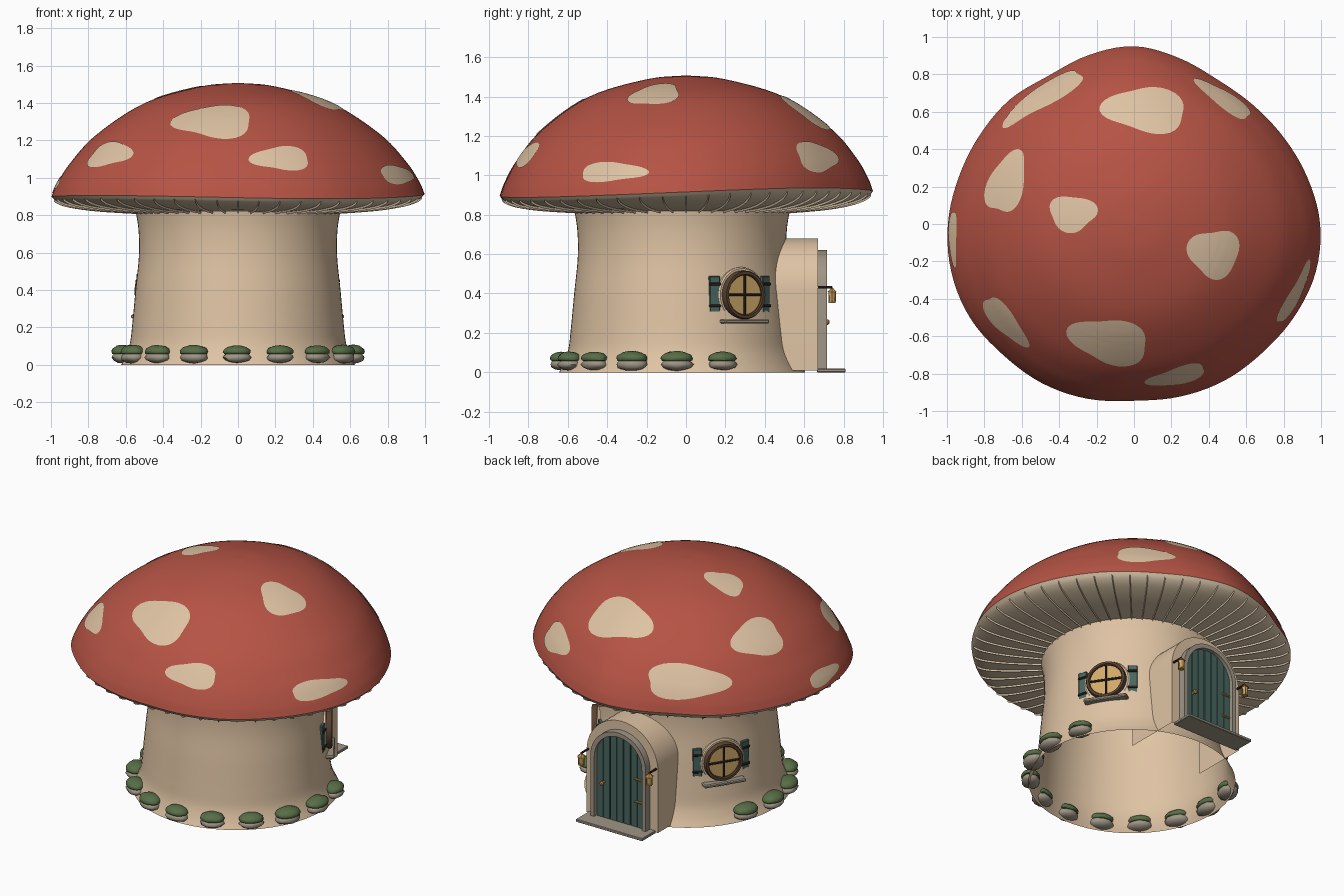
import bpy, bmesh, random
from math import sin, cos, pi, radians, hypot, atan2, sqrt
from mathutils import Matrix, Vector
from mathutils.bvhtree import BVHTree

random.seed(4)
if "Cube" in bpy.data.objects:
    bpy.data.objects.remove(bpy.data.objects["Cube"])


def material(name, hexa):
    m = bpy.data.materials.new(name)
    m.use_nodes = True
    col = [(int(hexa[i:i + 2], 16) / 255) ** 2.2 for i in (0, 2, 4)] + [1]
    m.diffuse_color = col
    m.node_tree.nodes["Principled BSDF"].inputs["Base Color"].default_value = col
    return m


RED = material("cap red", "B45446")
CREAM = material("cream", "DEC2A2")
GILL = material("gill beige", "D4C0A4")
STONE = material("stone", "9E9484")
MOSS = material("moss green", "586E48")
TEAL = material("teal paint", "4A665F")
IRON = material("dark iron", "382E28")
WOOD = material("dark wood", "5A4434")
GLASS = material("amber glass", "CFA868")
BRASS = material("brass", "B88C4C")


def finish(name, bm, mat, M=Matrix(), angle=35):
    bmesh.ops.remove_doubles(bm, verts=bm.verts, dist=1e-5)
    bmesh.ops.recalc_face_normals(bm, faces=bm.faces)
    bm.transform(M)
    me = bpy.data.meshes.new(name)
    bm.to_mesh(me)
    bm.free()
    me.materials.append(mat)
    ob = bpy.data.objects.new(name, me)
    bpy.context.collection.objects.link(ob)
    if angle:
        bpy.ops.object.select_all(action="DESELECT")
        ob.select_set(True)
        bpy.context.view_layer.objects.active = ob
        bpy.ops.object.shade_smooth_by_angle(angle=radians(angle))
    return ob


def skin(bm, rings, loop=True):
    """Bridge equal-length rows of points with quads."""
    rows = [[bm.verts.new(p) for p in r] for r in rings]
    n = len(rows[0])
    for a, b in zip(rows, rows[1:]):
        for i in range(n if loop else n - 1):
            j = (i + 1) % n
            bm.faces.new((a[i], a[j], b[j], b[i]))
    return rows


def lathe(name, mat, profile, n=32, M=Matrix(), warp=None, angle=35):
    bm = bmesh.new()
    skin(bm, [[(r * cos(2 * pi * i / n), r * sin(2 * pi * i / n), z) for i in range(n)]
              for r, z in profile])
    if warp:
        for v in bm.verts:
            v.co = warp(v.co)
    bmesh.ops.dissolve_degenerate(bm, edges=bm.edges, dist=1e-6)
    return finish(name, bm, mat, M, angle)


def box(name, mat, lo, hi, M=Matrix(), bevel=0.003):
    bm = bmesh.new()
    bmesh.ops.create_cube(bm, size=1)
    for v in bm.verts:
        v.co = [a + (b - a) * (c + .5) for a, b, c in zip(lo, hi, v.co)]
    bmesh.ops.bevel(bm, geom=bm.edges[:], offset=bevel, segments=1, affect="EDGES")
    return finish(name, bm, mat, M, 0)


def prism(name, mat, outline, y0, y1, inner=None, shell=False):
    """Extrude an (x, z) outline along y: solid, with an opening, or open below and behind."""
    bm = bmesh.new()
    at = lambda pts, y: [(x, y, z) for x, z in pts]
    if inner:
        skin(bm, [at(outline, y0), at(outline, y1), at(inner, y1), at(inner, y0), at(outline, y0)])
    else:
        rows = skin(bm, [at(outline, y0), at(outline, y1)], loop=not shell)
        for row in rows[1:] if shell else rows:
            bm.faces.new(row)
    return finish(name, bm, mat)


def spline(pts, steps=6):
    """Catmull-Rom curve through the points."""
    P = [Vector(p) for p in pts]
    P = [2 * P[0] - P[1]] + P + [2 * P[-1] - P[-2]]
    out = []
    for a, b, c, d in zip(P, P[1:], P[2:], P[3:]):
        for k in range(steps):
            t = k / steps
            out.append(.5 * (2 * b + (c - a) * t + (2 * a - 5 * b + 4 * c - d) * t * t
                             + (3 * b - a - 3 * c + d) * t ** 3))
    return out + [P[-2]]


# Cap with an uneven rim, radii listed every 15 degrees
RIM = [.995, .96, .925, .9, .892, .92, .95, .935, .915, .94, .952, .97,
       .995, 1.01, 1.01, .99, .983, .967, .945, .955, .967, .972, .99, 1.005]


def rim(a):
    f = (a / (pi / 12)) % 24
    i, t = int(f), f % 1
    p, q, r, s = (RIM[(i + k) % 24] for k in (-1, 0, 1, 2))
    return .5 * (2 * q + (r - p) * t + (2 * p - 5 * q + 4 * r - s) * t * t
                 + (3 * q - p - 3 * r + s) * t ** 3)


def cap_warp(v):
    s, a = hypot(v.x, v.y), atan2(v.y, v.x)
    r = s * (1 + (rim(a) - 1) * s * s)
    lift = .009 * cos(a) + .013 * sin(a) + .014 * sin(2 * a)
    return Vector((r * cos(a), r * sin(a), v.z + lift * s ** 4))


top = spline([(0, 1.508), (.2, 1.488), (.5, 1.4), (.76, 1.232), (.9, 1.083), (.97, .976), (1, .907)])
under = spline([(1, .907), (.97, .88), (.9, .856), (.75, .833), (.5, .815)], 4)
cap = lathe("cap", RED, top, 120, warp=cap_warp, angle=60)
lathe("cap_underside", GILL, under, 120, warp=cap_warp, angle=60)

# Gill ridges under the cap
bm = bmesh.new()
for k in range(52):
    a = 2 * pi * k / 52
    side = Vector((-sin(a), cos(a), 0)) * .003
    rows = []
    for s, z in under[2:]:
        c = cap_warp(Vector((s * cos(a), s * sin(a), z)))
        rows.append([c - side, c + side, c - Vector((0, 0, .011))])
    skin(bm, rows)
finish("gills", bm, GILL)

# Spots: azimuth, radius, length around, length down, lobe phase
SPOTS = [(125, .84, .52, .21, 0), (84, .62, .44, .3, 0), (54, .825, .36, .17, 0),
         (162, .72, .36, .24, pi), (170, .335, .19, .26, 0), (-20, .46, .27, .28, -pi / 2),
         (184, .972, .29, .1, 0), (217, .865, .34, .17, 0), (258.5, .645, .42, .3, pi),
         (-74, .845, .31, .16, pi), (-24, .94, .36, .12, 0)]
tree = BVHTree.FromPolygons([v.co for v in cap.data.vertices],
                            [p.vertices[:] for p in cap.data.polygons])
bm = bmesh.new()
core = Vector((0, 0, .6))
for deg, rad, length, drop, phase in SPOTS:
    a = radians(deg)
    spot, nrm, _, _ = tree.ray_cast(Vector((rad * cos(a), rad * sin(a), 3)), Vector((0, 0, -1)))
    tu = Vector((-sin(a), cos(a), 0))
    tv = nrm.cross(tu).normalized()
    tv = -tv if tv.z > 0 else tv
    rings = []
    for k in range(9):
        ring = []
        for i in range(40):
            t = 2 * pi * i / 40
            w = k / 8 * (1 + .13 * cos(3 * t + phase) + .05 * sin(2 * t + deg))
            p = spot + tu * (w * length / 2 * cos(t)) + tv * (w * drop / 2 * sin(t))
            hit, n, _, _ = tree.ray_cast(core, (p - core).normalized())
            ring.append(hit + (hit - core).normalized() * .004 if hit else p)
        rings.append(ring)
    skin(bm, rings)
finish("cap_spots", bm, CREAM, angle=60)

# Stem, open at the foot
BASE = Matrix.Translation((0, -.02, 0))
wall = spline([(.625, 0), (.6, .05), (.577, .12), (.565, .22), (.548, .4),
               (.53, .58), (.532, .72), (.55, .84)])
lathe("stem", CREAM, [tuple(p) for p in wall] + [(0, .84)], 72, BASE)

# Mossy stones around the foot
for k in range(11):
    place = BASE @ Matrix.Rotation(radians(19.5 - 22 * k), 4, "Z") @ Matrix.Translation((.615, 0, 0))
    size = random.uniform(.92, 1.06)
    for name, mat, z, dims, rough in (("stone", STONE, .04, (.06, .08, .032), .06),
                                      ("moss", MOSS, .07, (.06, .078, .036), .03)):
        bm = bmesh.new()
        bmesh.ops.create_icosphere(bm, subdivisions=3 if name == "moss" else 2, radius=1)
        for v in bm.verts:
            v.co *= 1 + random.uniform(-rough, rough)
            if name == "moss" and v.co.z < -.35:
                v.co.z = -.35
            v.co = Vector([c * d * size for c, d in zip(v.co, dims)]) + Vector((0, 0, z))
        finish(f"foot_{name}_{k}", bm, mat, place, 50)

# Round windows with shutters, facing local +y
FACE = Matrix.Rotation(radians(-90), 4, "X")
for label, deg in (("left", 34), ("right", 147.5)):
    M = BASE @ Matrix.Translation((0, 0, .393)) @ Matrix.Rotation(radians(deg - 90), 4, "Z")
    W = M @ FACE
    lathe(label + "_window_surround", CREAM, [(0, .46), (.141, .46), (.141, .54), (.134, .546), (0, .546)], 40, W)
    lathe(label + "_window_frame", WOOD, [(.1, .545), (.123, .545), (.123, .573), (.119, .58),
                                          (.105, .58), (.1, .573), (.1, .545)], 40, W)
    lathe(label + "_window_glass", GLASS, [(0, .545), (.102, .545), (.102, .565), (0, .565)], 40, W)
    box(label + "_window_upright", IRON, (-.006, .56, -.102), (.006, .574, .102), M)
    box(label + "_window_crossbar", IRON, (-.102, .56, -.006), (.102, .574, .006), M)
    box(label + "_window_sill", STONE, (-.135, .5, -.146), (.135, .595, -.124), M, .006)
    for s in (-1, 1):
        S = M @ Matrix.Rotation(radians(16.5 * s), 4, "Z")
        box(label + "_shutter", TEAL, (-.028, .52, -.095), (.028, .556, .095), S)
        for z in (-.062, .048):
            box(label + "_shutter_hinge", IRON, (-.03, .55, z), (.03, .563, z + .014), S)

# Arched porch and door, facing +y
SPRING = .417


def arch(w, z0):
    return [(-w, z0)] + [(-w * cos(pi * i / 24), SPRING + w * sin(pi * i / 24)) for i in range(25)] + [(w, z0)]


HALF = .175
prism("porch", CREAM, arch(.263, .008), .3, .67, shell=True)
prism("door_frame", STONE, arch(.204, .008), .66, .715, arch(HALF, .008))
prism("door_backing", IRON, arch(HALF + .002, .012), .66, .678)
PLANK = 2 * HALF / 7
for k in range(7):
    x0, x1 = -HALF + k * PLANK + .003, -HALF + (k + 1) * PLANK - .003
    xs = [x0 + (x1 - x0) * i / 6 for i in range(7)]
    edge = [(x, SPRING + sqrt(max(HALF ** 2 - x * x, 0))) for x in xs]
    prism("door_plank", TEAL, [(x0, .015)] + edge + [(x1, .015)], .67, .692)
for z in (.18, .33):
    box("door_hinge", BRASS, (-.172, .69, z), (-.105, .7, z + .013))
lathe("door_knob", BRASS, [(0, .69), (.007, .69), (.007, .705), (.014, .711), (.014, .721), (.008, .728), (0, .728)],
      16, Matrix.Translation((.118, 0, .255)) @ FACE)
box("doorstep", STONE, (-.245, .665, 0), (.245, .81, .018))

# Lanterns on brackets
for s in (-1, 1):
    x = s * .25
    box("lantern_bracket", IRON, (x - .006, .66, .425), (x + .006, .745, .437))
    L = Matrix.Translation((x, .742, 0))
    lathe("lantern_glass", GLASS, [(0, .362), (.016, .362), (.021, .408), (0, .408)], 6, L, angle=0)
    lathe("lantern_base", BRASS, [(0, .352), (.02, .352), (.02, .362), (0, .362)], 6, L, angle=0)
    lathe("lantern_roof", BRASS, [(0, .408), (.027, .408), (.008, .426), (0, .428)], 6, L, angle=0)
    for k in range(6):
        box("lantern_bar", BRASS, (.015, -.002, .358), (.021, .002, .412),
            L @ Matrix.Rotation(k * pi / 3, 4, "Z"), .0005)
